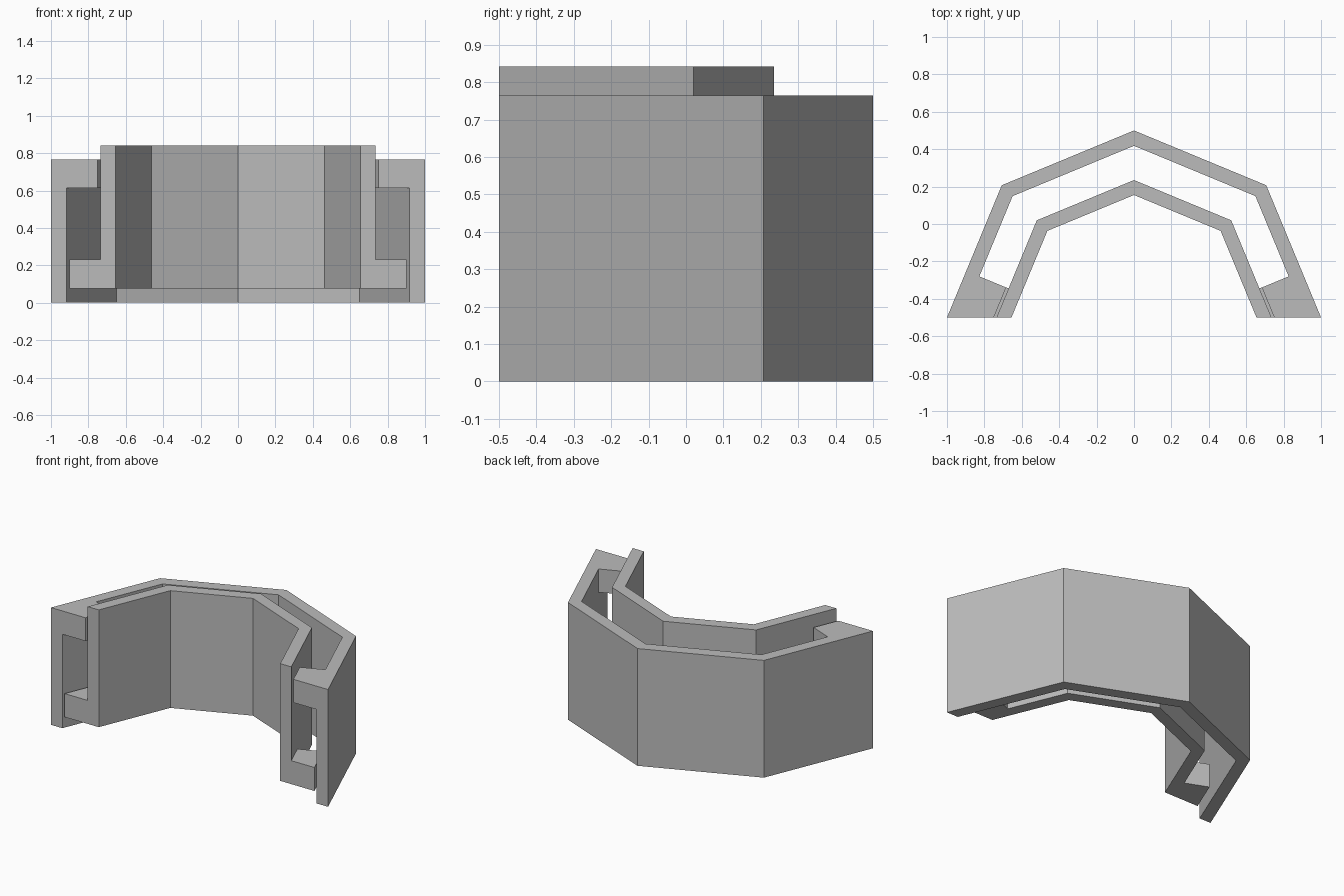
import bpy
import bmesh
from math import cos, sin, pi

if "Cube" in bpy.data.objects:
    bpy.data.objects.remove(bpy.data.objects["Cube"], do_unlink=True)

FRONT = -0.5          # centre line of the half octagon
HOOK_DEPTH = 0.168    # length of a hook along its wall
SLOPE = math_slope = sin(pi / 8) / cos(pi / 8)

grey = bpy.data.materials.new("plain grey")
grey.use_nodes = True
colour = (0.5, 0.5, 0.5, 1)
grey.diffuse_color = colour
grey.node_tree.nodes["Principled BSDF"].inputs["Base Color"].default_value = colour


def prism(name, outline, bottom, top):
    """Extrude a flat outline upward into a solid."""
    bm = bmesh.new()
    face = bm.faces.new([bm.verts.new((x, y, bottom)) for x, y in outline])
    up = bmesh.ops.extrude_face_region(bm, geom=[face])["geom"]
    bmesh.ops.translate(bm, vec=(0, 0, top - bottom),
                        verts=[v for v in up if isinstance(v, bmesh.types.BMVert)])
    bmesh.ops.recalc_face_normals(bm, faces=bm.faces)
    mesh = bpy.data.meshes.new(name)
    bm.to_mesh(mesh)
    bm.free()
    mesh.materials.append(grey)
    obj = bpy.data.objects.new(name, mesh)
    bpy.context.collection.objects.link(obj)
    return obj


def half_octagon(radius):
    return [(radius * cos(i * pi / 4), FRONT + radius * sin(i * pi / 4))
            for i in range(5)]


def hook_outline(side, near, far, inner_face):
    """Outline between two parallel wall lines, cut square to the wall."""
    def back_corner(radius):
        rise = HOOK_DEPTH * cos(pi / 8) + (radius - inner_face) * cos(pi / 8) * sin(pi / 8)
        return side * (radius - rise * SLOPE), FRONT + rise
    return [(side * near, FRONT), (side * far, FRONT),
            back_corner(far), back_corner(near)]


def union(target, part):
    mod = target.modifiers.new("join hook", 'BOOLEAN')
    mod.operation = 'UNION'
    mod.solver = 'EXACT'
    mod.object = part
    bpy.context.view_layer.objects.active = target
    bpy.ops.object.modifier_apply(modifier=mod.name)
    bpy.data.objects.remove(part, do_unlink=True)


def shell(name, outer, inner, bottom, top, hook_span, hook_heights):
    body = prism(name, half_octagon(outer) + half_octagon(inner)[::-1], bottom, top)
    for side in (-1, 1):
        outline = hook_outline(side, *hook_span, 0.735)
        union(body, prism("hook", outline, *hook_heights))


# Outer shell with hooks reaching inward at the top
shell("outer_shell", 1.0, 0.918, 0, 0.765, (0.75, 0.96), (0.613, 0.765))
# Raised inner shell with hooks reaching outward at the bottom
shell("inner_shell", 0.735, 0.655, 0.077, 0.842, (0.695, 0.902), (0.077, 0.23))
